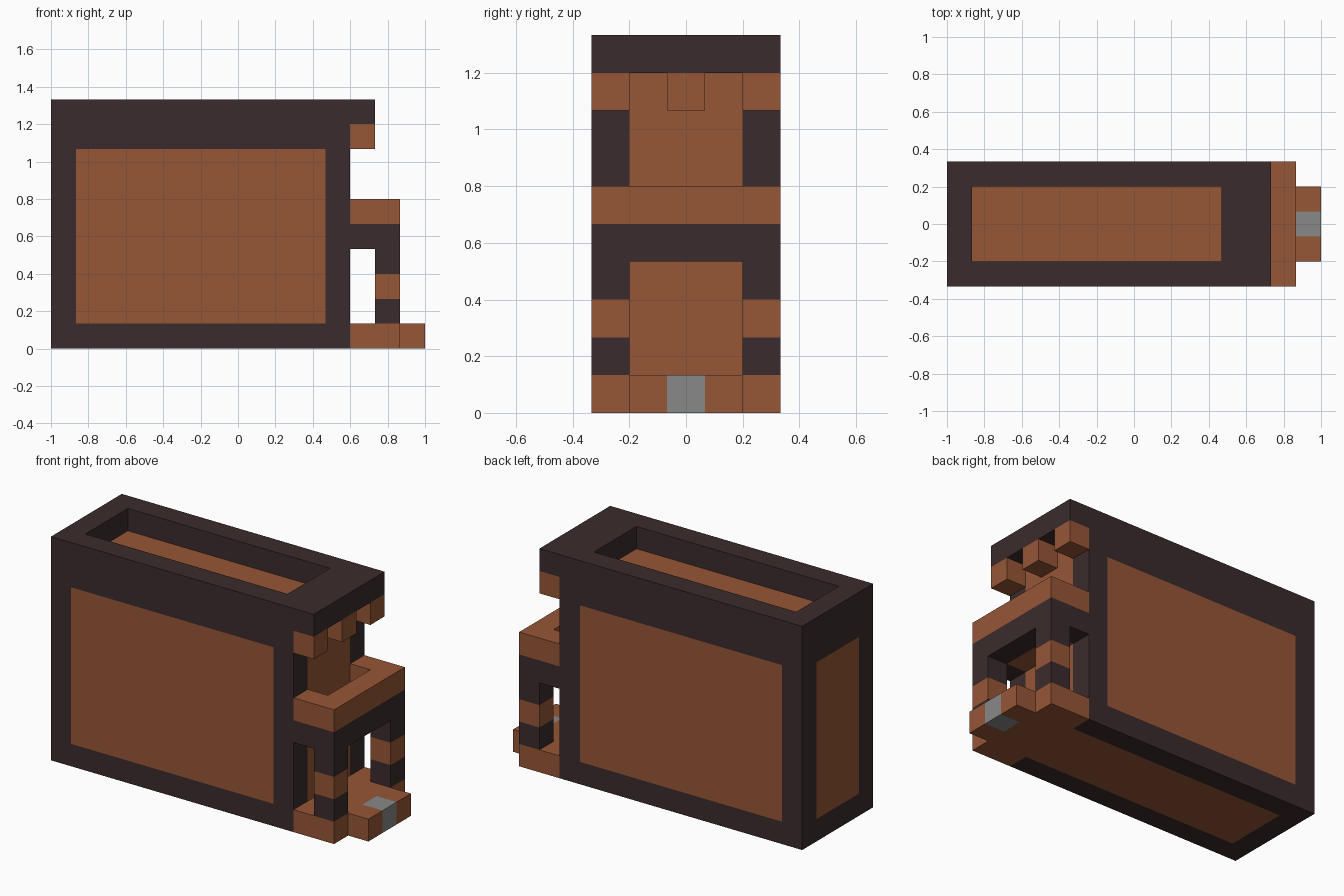
import bpy
import bmesh
from mathutils import Vector

U = 2 / 15                       # one block
OFFSET = Vector((-7.5, -2.5, 0))  # centres the block grid

cube = bpy.data.objects.get("Cube")
if cube:
    bpy.data.objects.remove(cube, do_unlink=True)


def material(name, rgb):
    m = bpy.data.materials.new(name)
    m.use_nodes = True
    color = (*rgb, 1)
    m.diffuse_color = color
    m.node_tree.nodes["Principled BSDF"].inputs["Base Color"].default_value = color
    return m


MATS = [material("dark_wood", (0.044, 0.024, 0.026)),
        material("brown_wood", (0.305, 0.093, 0.037)),
        material("grey_metal", (0.246, 0.246, 0.246))]
DARK, BROWN, GREY = range(3)


def box_mesh(low, high):
    bm = bmesh.new()
    bmesh.ops.create_cube(bm, size=1)
    low, high = Vector(low), Vector(high)
    for v in bm.verts:
        v.co = (low + high) / 2 + v.co * (high - low)
    return bm


def cut(bm, axis, places):
    normal = Vector([i == axis for i in range(3)])
    for p in places:
        bmesh.ops.bisect_plane(bm, geom=bm.verts[:] + bm.edges[:] + bm.faces[:],
                               plane_co=normal * p, plane_no=normal)


def sink(bm, inside, depth):
    # push the chosen faces straight down as one recess
    faces = [f for f in bm.faces if inside(f.calc_center_median(), f.normal)]
    new = bmesh.ops.extrude_face_region(bm, geom=faces)["geom"]
    verts = [g for g in new if isinstance(g, bmesh.types.BMVert)]
    bmesh.ops.translate(bm, verts=verts, vec=(0, 0, -depth))
    bmesh.ops.delete(bm, geom=[f for f in faces if f.is_valid], context='FACES')


def finish(name, bm, rule):
    bmesh.ops.recalc_face_normals(bm, faces=bm.faces[:])
    for f in bm.faces:
        f.material_index = rule(f.calc_center_median(), f.normal)
    for v in bm.verts:
        v.co = (v.co + OFFSET) * U
    mesh = bpy.data.meshes.new(name)
    bm.to_mesh(mesh)
    bm.free()
    for m in MATS:
        mesh.materials.append(m)
    obj = bpy.data.objects.new(name, mesh)
    bpy.context.collection.objects.link(obj)


def box(name, low, high, color):
    finish(name, box_mesh(low, high), lambda c, n: color)


# Main case: framed panels on each side, sunken tray on top
def case_color(c, n):
    mid_x, mid_y = 1 < c.x < 11, 1 < c.y < 4
    if abs(n.y) > 0.5:
        return BROWN if mid_x and 1 < c.z < 8 and c.y in (0, 5) else DARK
    if n.x < -0.5:
        return BROWN if c.x < 0.5 and mid_y and 1 < c.z < 8 else DARK
    if n.x > 0.5:
        return BROWN if c.x > 11.5 and mid_y and (c.z < 4 or 5 < c.z < 9) else DARK
    if n.z > 0.5:
        return BROWN if c.z < 9.5 else DARK
    return BROWN if mid_y and c.x > 1 else DARK


case = box_mesh((0, 0, 0), (12, 5, 10))
cut(case, 0, (1, 11))
cut(case, 1, (1, 4))
cut(case, 2, (1, 4, 5, 8, 9))
sink(case, lambda c, n: n.z > 0.5 and 1 < c.x < 11 and 1 < c.y < 4, 1)
finish("case", case, case_color)

# Upper jaw with three teeth
box("upper_jaw", (12, 0, 9), (13, 5, 10), DARK)
for side, y in (("right", 0), ("middle", 2), ("left", 4)):
    box(side + "_tooth", (12, y, 8), (13, y + 1, 9), BROWN)

# Lower jaw: dark frame, brown lip and a sunken mouth floor
jaw = box_mesh((12, 0, 4), (14, 5, 6))
cut(jaw, 0, (13,))
cut(jaw, 1, (1, 4))
cut(jaw, 2, (5,))
in_mouth = lambda c: c.x < 13 and 1 < c.y < 4
sink(jaw, lambda c, n: n.z > 0.5 and in_mouth(c), 1)
finish("lower_jaw", jaw,
       lambda c, n: BROWN if c.z >= 5 or (n.z < -0.5 and in_mouth(c)) else DARK)

# Banded legs
for side, y in (("right", 0), ("left", 4)):
    leg = box_mesh((13, y, 1), (14, y + 1, 4))
    cut(leg, 2, (2, 3))
    finish(side + "_leg", leg, lambda c, n: BROWN if 2 < c.z < 3 else DARK)

# Base step with a grey catch in its front edge
box("base_step", (12, 0, 0), (14, 5, 1), BROWN)
for name, y, color in (("right_toe", 1, BROWN), ("catch", 2, GREY), ("left_toe", 3, BROWN)):
    box(name, (14, y, 0), (15, y + 1, 1), color)
